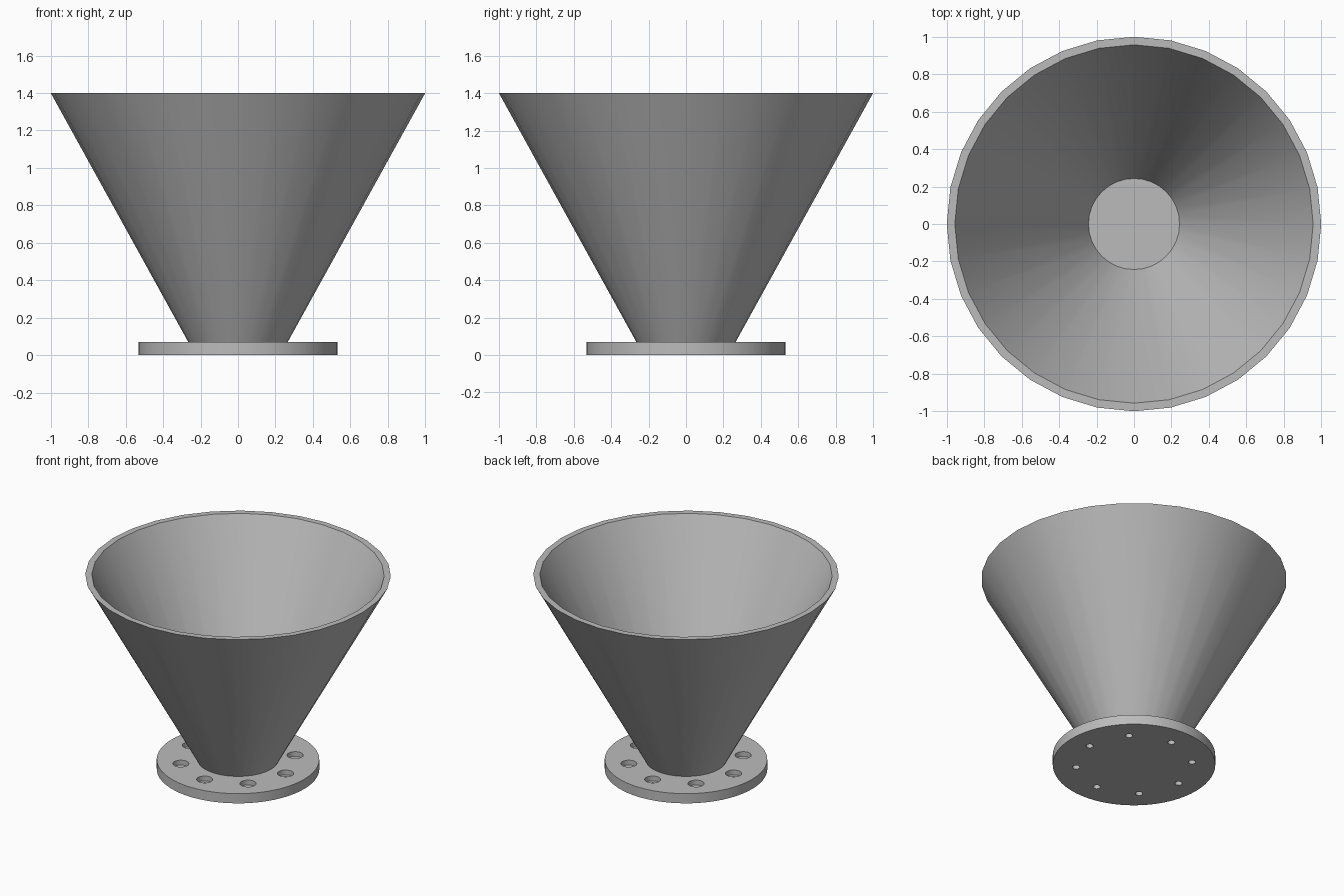
import bpy, bmesh, math
from mathutils import Vector

if "Cube" in bpy.data.objects:
    bpy.data.objects.remove(bpy.data.objects["Cube"], do_unlink=True)

grey = bpy.data.materials.new("plain_grey")
grey.use_nodes = True
grey.diffuse_color = (0.5, 0.5, 0.5, 1)
grey.node_tree.nodes["Principled BSDF"].inputs["Base Color"].default_value = (0.5, 0.5, 0.5, 1)


def lathe(bm, profile, sides, closed=False, centre=(0, 0)):
    """Turn (radius, z) points about a vertical axis; cap the ends unless closed."""
    rings = []
    for r, z in profile:
        ring = []
        for i in range(sides):
            a = math.tau * i / sides
            ring.append(bm.verts.new((centre[0] + r * math.cos(a), centre[1] + r * math.sin(a), z)))
        rings.append(ring)
    pairs = list(zip(rings, rings[1:]))
    if closed:
        pairs.append((rings[-1], rings[0]))
    else:
        bm.faces.new(rings[0])
        bm.faces.new(rings[-1])
    for low, high in pairs:
        for i in range(sides):
            j = (i + 1) % sides
            bm.faces.new((low[i], low[j], high[j], high[i]))


def finish(name, bm):
    bmesh.ops.recalc_face_normals(bm, faces=bm.faces)
    mesh = bpy.data.meshes.new(name)
    bm.to_mesh(mesh)
    bm.free()
    mesh.materials.append(grey)
    obj = bpy.data.objects.new(name, mesh)
    bpy.context.collection.objects.link(obj)
    return obj


def activate(obj):
    bpy.ops.object.select_all(action='DESELECT')
    obj.select_set(True)
    bpy.context.view_layer.objects.active = obj


# Base flange
FLANGE_TOP = 0.07
bm = bmesh.new()
lathe(bm, [(0.532, 0), (0.532, FLANGE_TOP)], 64)
flange = finish("base_flange", bm)

# Ring of counterbored bolt holes
bm = bmesh.new()
for k in range(8):
    a = math.tau * k / 8
    lathe(bm, [(0.024, -0.05), (0.024, 0.035), (0.053, 0.035), (0.053, 0.12)], 24,
          centre=(0.38 * math.cos(a), 0.38 * math.sin(a)))
cutter = finish("bolt_hole_cutter", bm)
cutter.hide_render = True
cut = flange.modifiers.new("bolt_holes", 'BOOLEAN')
cut.operation = 'DIFFERENCE'
cut.solver = 'EXACT'
cut.object = cutter
activate(flange)
bpy.ops.object.modifier_apply(modifier=cut.name)
bpy.data.objects.remove(cutter, do_unlink=True)

# Conical funnel wall, its foot sunk slightly into the flange
bm = bmesh.new()
lathe(bm, [(0.26, 0.06), (1.0, 1.4), (0.957, 1.4), (0.238, 0.06)], 32, closed=True)
funnel = finish("funnel_wall", bm)

for obj in (flange, funnel):
    activate(obj)
    bpy.ops.object.shade_smooth_by_angle(angle=math.radians(30))
